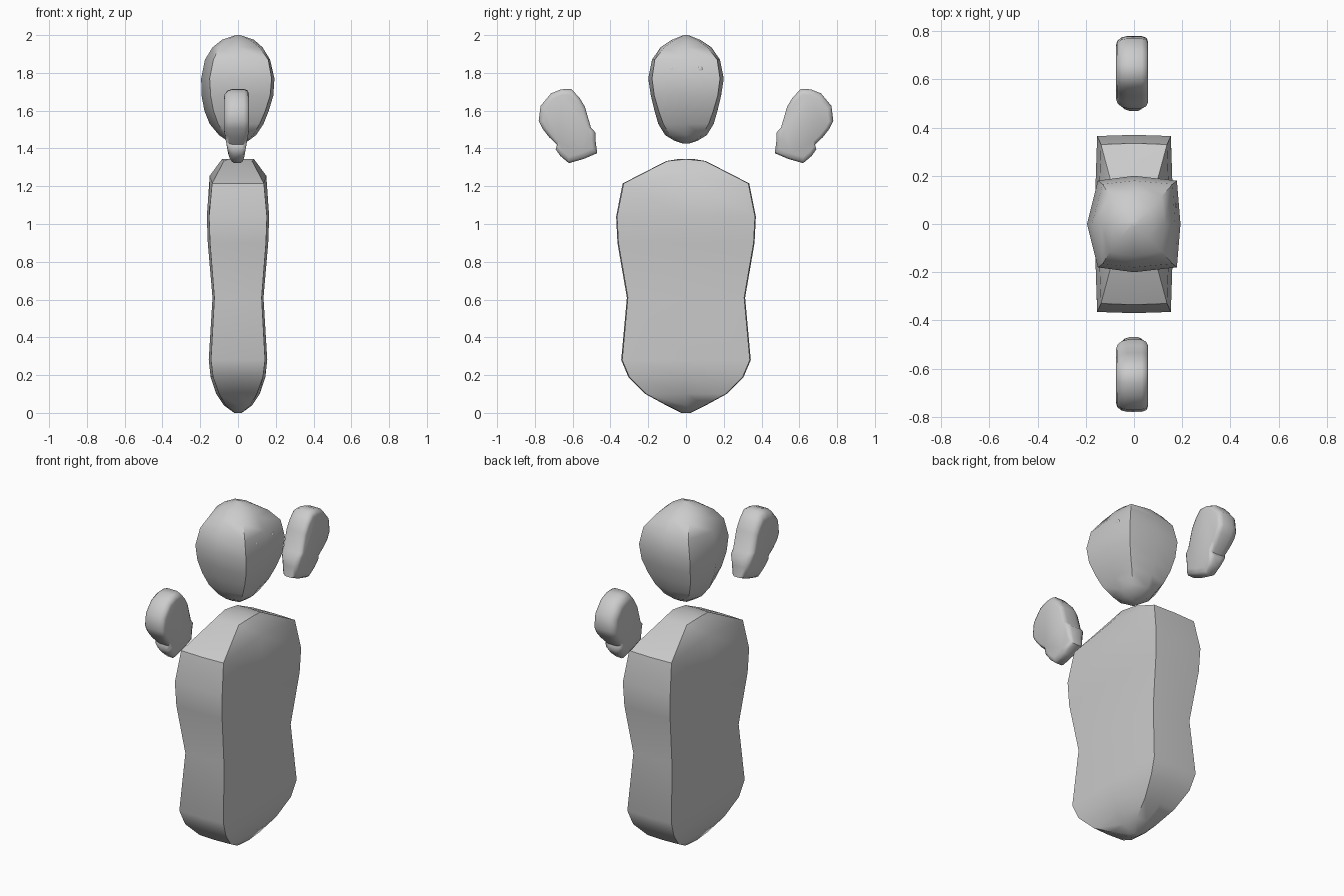
import bpy, bmesh, math

if "Cube" in bpy.data.objects:
    bpy.data.objects.remove(bpy.data.objects["Cube"])


def finish(name, rings, angle):
    """Skin a stack of closed rings into one capped mesh."""
    bm = bmesh.new()
    rows = [[bm.verts.new(p) for p in r] for r in rings]
    n = len(rows[0])
    for a, b in zip(rows, rows[1:]):
        for i in range(n):
            j = (i + 1) % n
            bm.faces.new((a[i], a[j], b[j], b[i]))
    for cap in (rows[0], rows[-1]):
        bm.faces.new(cap)
    bmesh.ops.recalc_face_normals(bm, faces=bm.faces)
    mesh = bpy.data.meshes.new(name)
    bm.to_mesh(mesh)
    bm.free()
    obj = bpy.data.objects.new(name, mesh)
    bpy.context.collection.objects.link(obj)
    bpy.ops.object.select_all(action='DESELECT')
    obj.select_set(True)
    bpy.context.view_layer.objects.active = obj
    bpy.ops.object.shade_smooth_by_angle(angle=math.radians(angle))
    return obj


def boxy_ring(z, xb, xf, xbm, xfm, y, ym, dz=0.0):
    """Bowed rectangle: back/front corner x, back/front middle x, corner y, side y."""
    return [(xf, -y, z), (xfm, 0, z + dz), (xf, y, z), (0, ym, z),
            (xb, y, z), (xbm, 0, z + dz), (xb, -y, z), (0, -ym, z)]


# Torso: z, corner depth, middle depth, half width, lift of the middle
torso = [(1.345, .05, .055, .03, 0), (1.333, .075, .085, .10, .01),
         (1.215, .137, .15, .33, .04), (1.04, .153, .165, .365, 0),
         (.90, .148, .16, .358, 0), (.61, .125, .135, .308, 0),
         (.28, .143, .155, .338, 0), (.19, .132, .145, .30, 0),
         (.10, .10, .115, .21, 0), (.04, .065, .075, .10, 0),
         (.0, .015, .02, .02, 0)]
finish("torso", [boxy_ring(z, -c, c, -m, m, w, w + .005, dz)
                 for z, c, m, w, dz in torso], 38)

# Head: z, back corner, front corner, back middle, front middle, corner y, side y
head = [(2.0, -.01, .01, -.012, .012, .01, .012),
        (1.975, -.06, .065, -.085, .085, .06, .075),
        (1.935, -.10, .115, -.135, .13, .115, .135),
        (1.87, -.13, .16, -.175, .17, .165, .18),
        (1.77, -.15, .178, -.195, .193, .18, .20),
        (1.68, -.145, .17, -.193, .187, .168, .186),
        (1.60, -.13, .145, -.178, .163, .145, .167),
        (1.53, -.105, .115, -.15, .135, .12, .147),
        (1.47, -.07, .08, -.10, .095, .085, .11),
        (1.44, -.04, .045, -.055, .055, .05, .06),
        (1.425, -.01, .01, -.012, .012, .01, .012)]
finish("head", [boxy_ring(*h) for h in head], 38)

# Eyes: tiny shallow beads on the face
for side, s in (("left", 1), ("right", -1)):
    bpy.ops.mesh.primitive_uv_sphere_add(segments=12, ring_count=8, radius=.014,
                                         location=(.171, s * .075, 1.82))
    eye = bpy.context.object
    eye.name = side + "_eye"
    eye.scale.x = .5
    bpy.ops.object.shade_smooth()

# Floating mittens: outline in y,z, layered through x with rounded rims
mitten = [(.78, 1.545), (.77, 1.625), (.714, 1.692), (.66, 1.713), (.608, 1.715),
          (.565, 1.67), (.535, 1.62), (.503, 1.51), (.48, 1.485), (.478, 1.435),
          (.47, 1.375), (.54, 1.345), (.62, 1.322), (.665, 1.36), (.69, 1.395),
          (.683, 1.42), (.725, 1.46), (.76, 1.505)]
layers = [(-.067, .74), (-.062, .86), (-.045, .96), (-.02, 1), (.04, 1),
          (.06, .95), (.067, .84)]


def thickness(z):
    """Mitten thins toward the cuff."""
    t = max(0, min(1, (1.50 - z) / .17))
    return 1 - .45 * t


def mitten_ring(x, k, s):
    pts = []
    for y, z in mitten:
        # shrink about the spine of the mitten
        yy, zz = .63 + (y - .63) * k, 1.53 + (z - 1.53) * k
        pts.append((-.008 + x * thickness(zz), s * yy, zz))
    return pts


for side, s in (("left", 1), ("right", -1)):
    finish(side + "_hand", [mitten_ring(x, k, s) for x, k in layers], 60)
